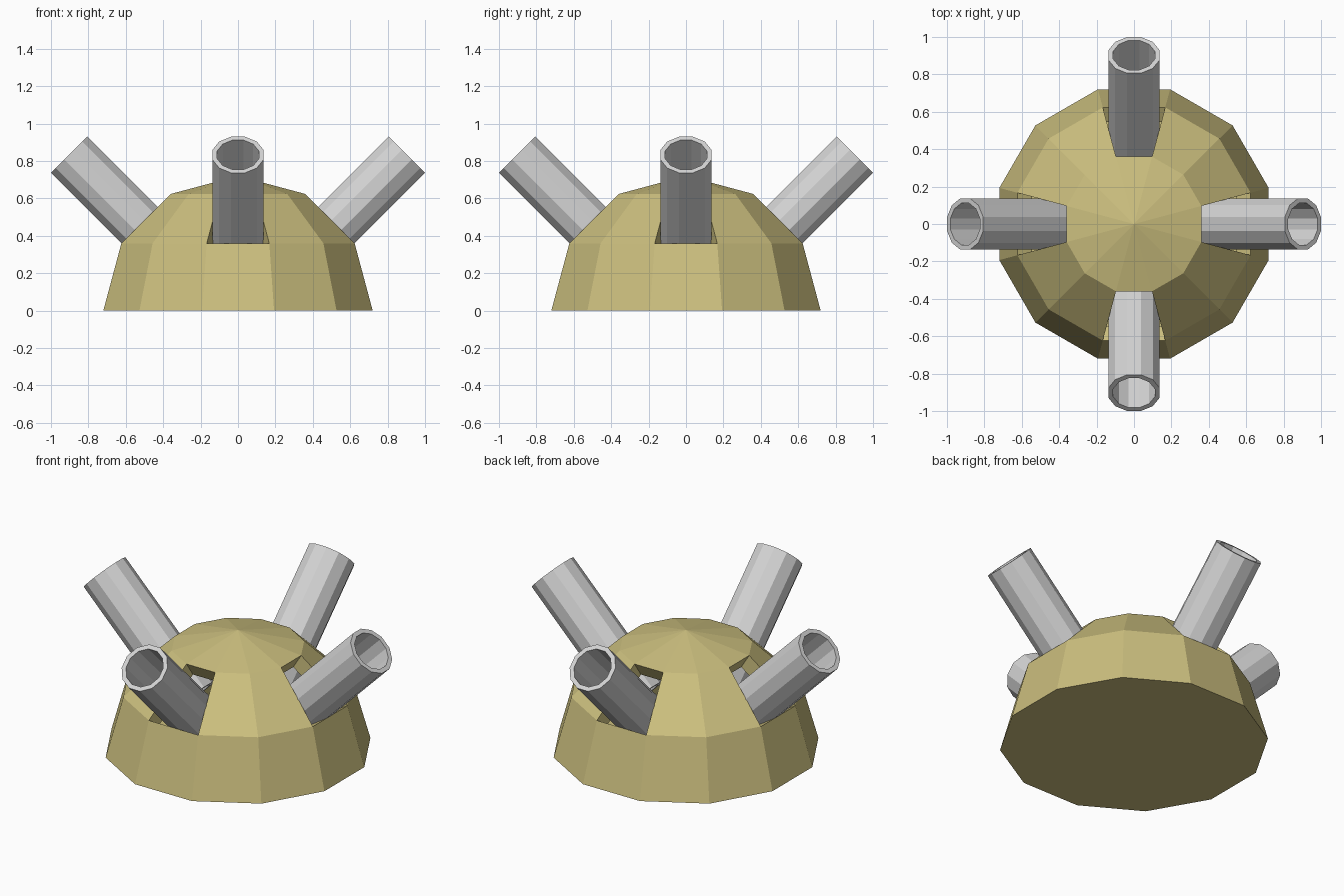
import bpy
import bmesh
import math
from mathutils import Matrix, Vector

if "Cube" in bpy.data.objects:
    bpy.data.objects.remove(bpy.data.objects["Cube"])

SIDES = 12
HALF = math.pi / SIDES


def material(name, rgb):
    m = bpy.data.materials.new(name)
    m.diffuse_color = (*rgb, 1)
    m.use_nodes = True
    m.node_tree.nodes["Principled BSDF"].inputs["Base Color"].default_value = m.diffuse_color
    return m


def ring(bm, apothem, z):
    """Twelve-sided ring with flat sides facing the x and y axes."""
    r = apothem / math.cos(HALF)
    return [bm.verts.new((r * math.cos((2 * i - 1) * HALF),
                          r * math.sin((2 * i - 1) * HALF), z)) for i in range(SIDES)]


def band(bm, low, high, skip=()):
    for i in range(SIDES):
        if i not in skip:
            j = (i + 1) % SIDES
            bm.faces.new((low[i], low[j], high[j], high[i]))


def finish(bm, name, mat):
    me = bpy.data.meshes.new(name)
    bm.to_mesh(me)
    bm.free()
    me.materials.append(mat)
    ob = bpy.data.objects.new(name, me)
    bpy.context.collection.objects.link(ob)
    return ob


tan = material("tan", (0.60, 0.52, 0.21))
grey = material("light grey", (0.66, 0.66, 0.66))

# Thick domed shell with one open panel on each of its four sides
OPEN = (0, 3, 6, 9)
bm = bmesh.new()
shells = []
for radius in (0.72, 0.63):
    rings = [ring(bm, radius * math.cos(a), radius * math.sin(a))
             for a in (0, math.pi / 6, math.pi / 3)]
    shells.append((rings, bm.verts.new((0, 0, radius))))
for k, (rings, top) in enumerate(shells):
    before = set(bm.faces)
    band(bm, rings[0], rings[1])
    band(bm, rings[1], rings[2], OPEN)
    for i in range(SIDES):
        bm.faces.new((rings[2][i], rings[2][(i + 1) % SIDES], top))
    if k:
        bmesh.ops.reverse_faces(bm, faces=[f for f in bm.faces if f not in before])

# Walls joining the two skins around each opening
(outer, _), (inner, _) = shells
for i in OPEN:
    j = (i + 1) % SIDES
    o = (outer[1][i], outer[1][j], outer[2][j], outer[2][i])
    n = (inner[1][i], inner[1][j], inner[2][j], inner[2][i])
    for a in range(4):
        b = (a + 1) % 4
        bm.faces.new((o[a], o[b], n[b], n[a]))

# Flat underside
bm.faces.new(list(reversed(outer[0])))
finish(bm, "dome", tan)

# Four hollow tubes leaning outward through the openings
END = Vector((0.903, 0, 0.833))
LENGTH, OUTER, INNER = 0.85, 0.137, 0.111
for k, side in enumerate(("right", "back", "left", "front")):
    bm = bmesh.new()
    loops = [ring(bm, OUTER, -LENGTH), ring(bm, OUTER, 0),
             ring(bm, INNER, 0), ring(bm, INNER, -LENGTH)]
    for a in range(4):
        band(bm, loops[a], loops[(a + 1) % 4])
    bm.transform(Matrix.Rotation(k * math.pi / 2, 4, 'Z') @ Matrix.Translation(END)
                 @ Matrix.Rotation(math.pi / 4, 4, 'Y'))
    finish(bm, side + "_tube", grey)
